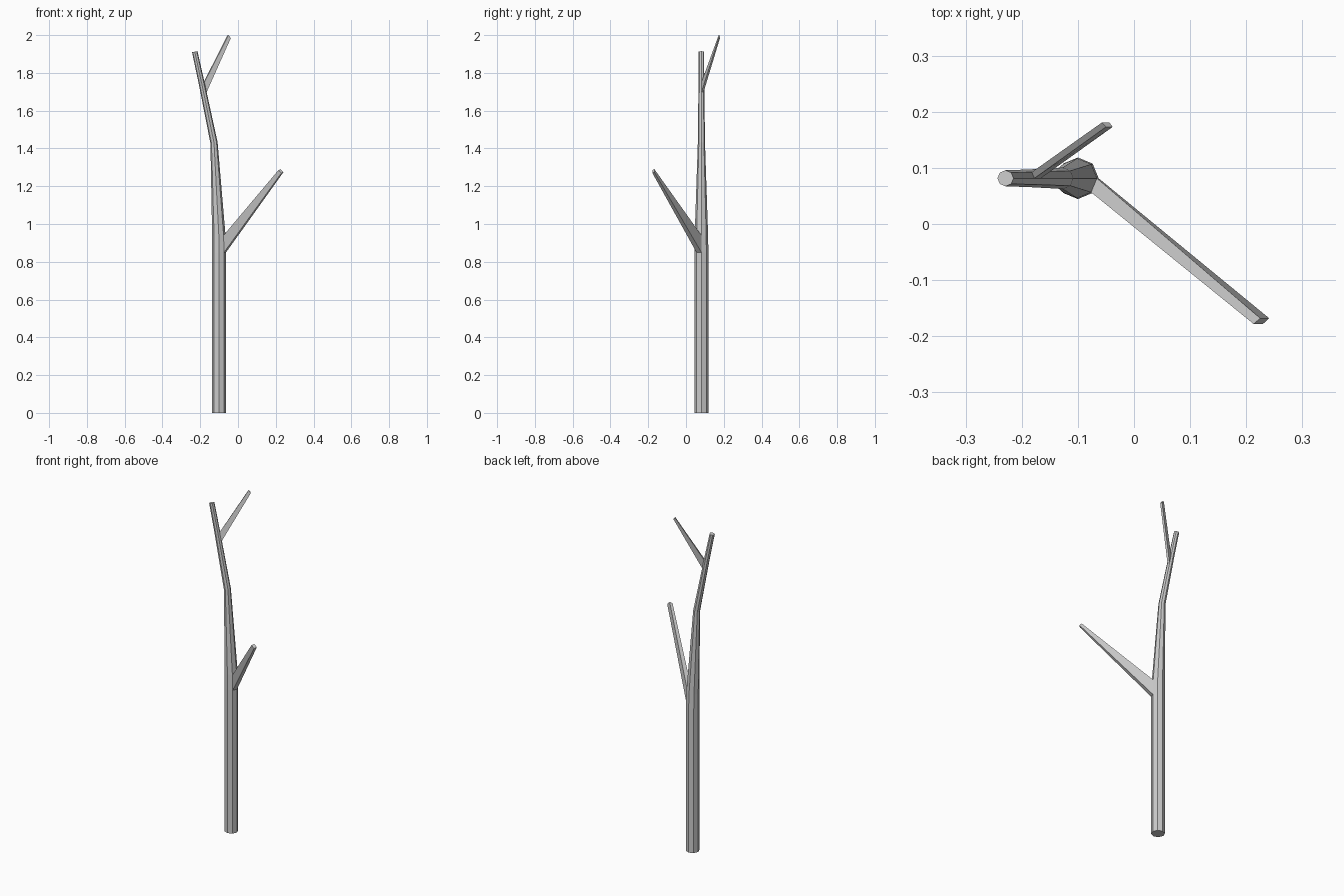
import bpy, bmesh
from math import cos, sin, pi

if "Cube" in bpy.data.objects:
    bpy.data.objects.remove(bpy.data.objects["Cube"])

SIDES = 8
CY = 0.0815
# trunk rings: centre x, height, radius, tilt (rise in z per unit x)
RINGS = [(-0.100, 0.00, 0.037, 0), (-0.100, 0.85, 0.037, 0),
         (-0.1015, 0.94, 0.0355, 0), (-0.127, 1.43, 0.0190, 0.15),
         (-0.182, 1.695, 0.0160, 0.2), (-0.193, 1.748, 0.0155, 0.2),
         (-0.229, 1.912, 0.0143, 0.2)]

bm = bmesh.new()

# tapering, bending octagonal trunk
rings = []
for cx, z, r, tilt in RINGS:
    rings.append([bm.verts.new((cx + r * cos(a), CY + r * sin(a), z + tilt * r * cos(a)))
                  for a in (2 * pi * i / SIDES for i in range(SIDES))])
sides = {}
for k in range(len(rings) - 1):
    lo, hi = rings[k], rings[k + 1]
    for i in range(SIDES):
        j = (i + 1) % SIDES
        sides[k, i] = bm.faces.new((lo[i], lo[j], hi[j], hi[i]))
bm.faces.new(rings[0][::-1])
bm.faces.new(rings[-1])


def grow_branch(ring, side, tip):
    """Extrude one trunk face to a four-sided tip (low, low, high, high)."""
    base = list(sides[ring, side].verts)
    bm.faces.remove(sides[ring, side])
    end = [bm.verts.new(p) for p in tip]
    for i in range(4):
        j = (i + 1) % 4
        bm.faces.new((base[i], base[j], end[j], end[i]))
    bm.faces.new(end)


# large lower branch
grow_branch(1, 7, [(0.230, -0.178, 1.270), (0.241, -0.168, 1.275),
                   (0.225, -0.168, 1.291), (0.213, -0.178, 1.284)])
# small upper branch
grow_branch(4, 0, [(-0.038, 0.173, 1.984), (-0.044, 0.181, 1.988),
                   (-0.057, 0.181, 1.997), (-0.050, 0.173, 2.000)])

bmesh.ops.recalc_face_normals(bm, faces=bm.faces[:])
mesh = bpy.data.meshes.new("bare_tree")
bm.to_mesh(mesh)
bm.free()
bpy.context.collection.objects.link(bpy.data.objects.new("bare_tree", mesh))
